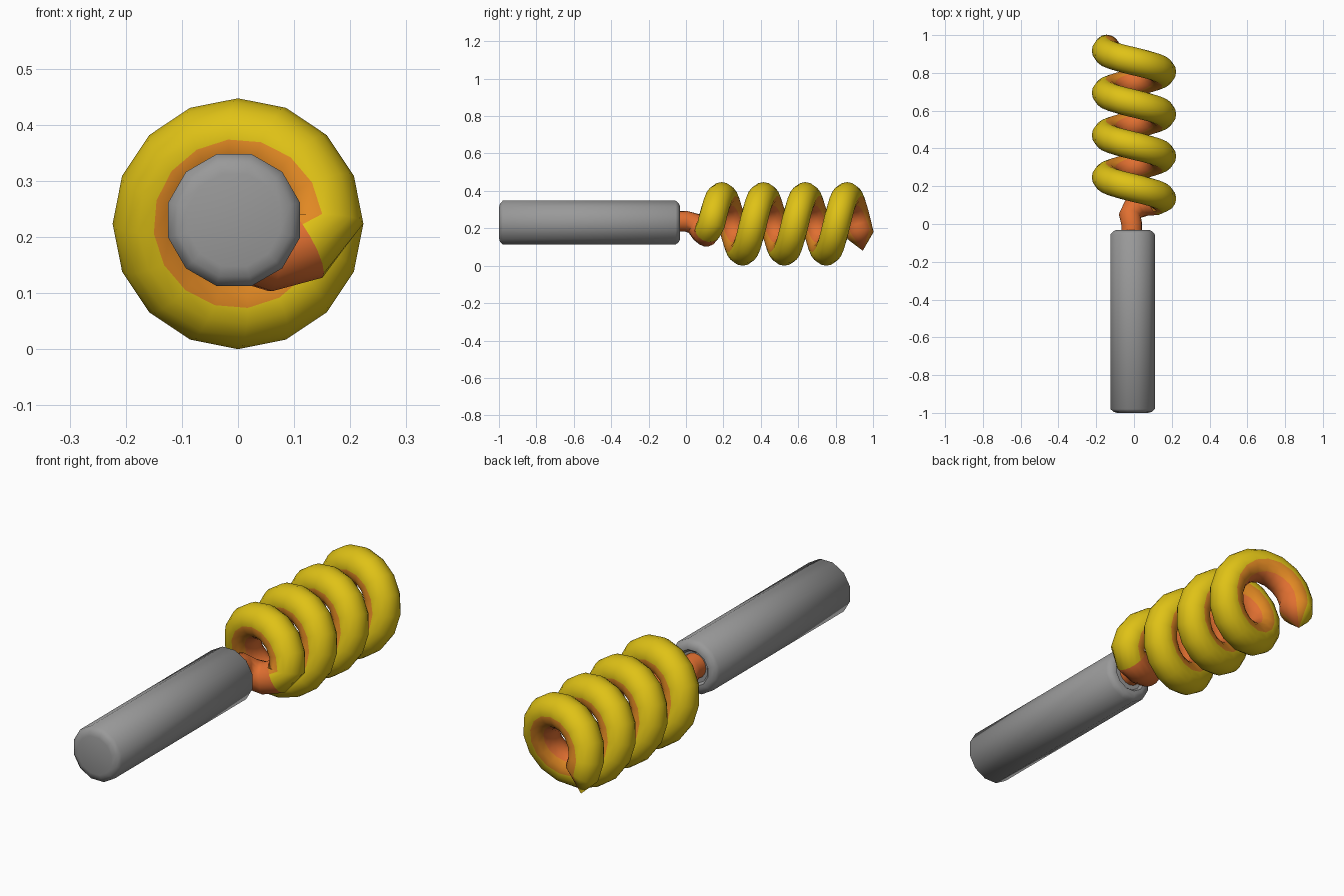
import bpy, bmesh, math
from mathutils import Vector

if "Cube" in bpy.data.objects:
    bpy.data.objects.remove(bpy.data.objects["Cube"])

CZ = 0.2235          # height of the main axis
COIL_R, TUBE_R = 0.15, 0.0735
PITCH, Y0 = 0.2235, 0.135
STEPS, SIDES = 16, 16


def material(name, rgb):
    m = bpy.data.materials.new(name)
    m.diffuse_color = (*rgb, 1)
    m.use_nodes = True
    m.node_tree.nodes["Principled BSDF"].inputs["Base Color"].default_value = m.diffuse_color
    return m


yellow = material("yellow", (0.74, 0.54, 0.008))
amber = material("amber", (0.76, 0.25, 0.017))
orange = material("orange", (0.75, 0.16, 0.03))
grey = material("grey", (0.32, 0.32, 0.32))


def finish(bm, name, mats, angle):
    bmesh.ops.recalc_face_normals(bm, faces=bm.faces)
    me = bpy.data.meshes.new(name)
    bm.to_mesh(me)
    bm.free()
    for m in mats:
        me.materials.append(m)
    ob = bpy.data.objects.new(name, me)
    bpy.context.collection.objects.link(ob)
    bpy.ops.object.select_all(action='DESELECT')
    ob.select_set(True)
    bpy.context.view_layer.objects.active = ob
    bpy.ops.object.shade_smooth_by_angle(angle=math.radians(angle))
    return ob


# Handle: twelve-sided bar with rounded ends, lathed along y
bm = bmesh.new()
HX, HZ, N = -0.007, 0.23, 12
profile = [(-1.0, 0.085), (-0.995, 0.104), (-0.98, 0.1215), (-0.055, 0.1215),
           (-0.04, 0.108), (-0.033, 0.094), (-0.033, 0.08), (-0.045, 0.07)]
rings = []
for y, r in profile:
    rings.append([bm.verts.new((HX + r * math.cos((i + 0.5) * math.tau / N), y,
                                HZ + r * math.sin((i + 0.5) * math.tau / N))) for i in range(N)])
for a, b in zip(rings, rings[1:]):
    for i in range(N):
        bm.faces.new((a[i], a[(i + 1) % N], b[(i + 1) % N], b[i]))
bm.faces.new(rings[0])
bm.faces.new(rings[-1])
finish(bm, "handle", [grey], 50)

# Path: crooked stem, then the coil
stem = [((-0.012, -0.06, 0.238), 0.055), ((-0.012, 0.0, 0.238), 0.055),
        ((-0.022, 0.045, 0.225), 0.058), ((0.0, 0.085, 0.185), 0.064),
        ((0.055, 0.108, 0.17), 0.068), ((0.115, 0.118, 0.19), 0.072)]
pts = [Vector(p) for p, r in stem]
radii = [r for p, r in stem]
n_stem = len(stem)
n_coil = 3 * STEPS + 9


def coil_point(k, radius=COIL_R):
    a = k * math.tau / STEPS
    return Vector((radius * math.cos(a), Y0 + PITCH * k / STEPS, CZ + radius * math.sin(a)))


for k in range(n_coil + 1):
    pts.append(coil_point(k))
    radii.append(TUBE_R)

# Cross-section frames: outward on the coil, carried back along the stem
tangents, normals = [], [None] * len(pts)
for i in range(len(pts)):
    nxt = pts[i + 1] if i + 1 < len(pts) else coil_point(n_coil + 1)
    prv = pts[max(i - 1, 0)]
    if i == n_stem:
        prv = coil_point(-1)
    tangents.append((nxt - prv).normalized())
for i in reversed(range(len(pts))):
    k = i - n_stem
    if k >= 0:
        a = k * math.tau / STEPS
        n = Vector((math.cos(a), 0, math.sin(a)))
    else:
        n = normals[i + 1].copy()
    n -= tangents[i] * n.dot(tangents[i])
    normals[i] = n.normalized()

# Coil and stem: tube swept along the path, yellow outside, orange inside
bm = bmesh.new()
rings = []
for p, r, t, n in zip(pts, radii, tangents, normals):
    b = t.cross(n)
    rings.append([bm.verts.new(p + r * (n * math.cos(j * math.tau / SIDES) +
                                        b * math.sin(j * math.tau / SIDES))) for j in range(SIDES)])


def colour(i, j):
    c = math.cos((j + 0.5) * math.tau / SIDES)
    if i < n_stem - 1:
        return 2
    return 0 if c > 0 else (1 if c > -0.7 else 2)


for i in range(len(rings) - 1):
    a, b = rings[i], rings[i + 1]
    for j in range(SIDES):
        f = bm.faces.new((a[j], a[(j + 1) % SIDES], b[(j + 1) % SIDES], b[j]))
        f.material_index = colour(i, j)
bm.faces.new(rings[0]).material_index = 2
# Pointed tip on the outer side of the last turn
tip = bm.verts.new(coil_point(n_coil + 1, 0.203))
for j in range(SIDES):
    f = bm.faces.new((rings[-1][j], rings[-1][(j + 1) % SIDES], tip))
    f.material_index = colour(len(rings), j)
finish(bm, "spiral_coil", [yellow, amber, orange], 60)
